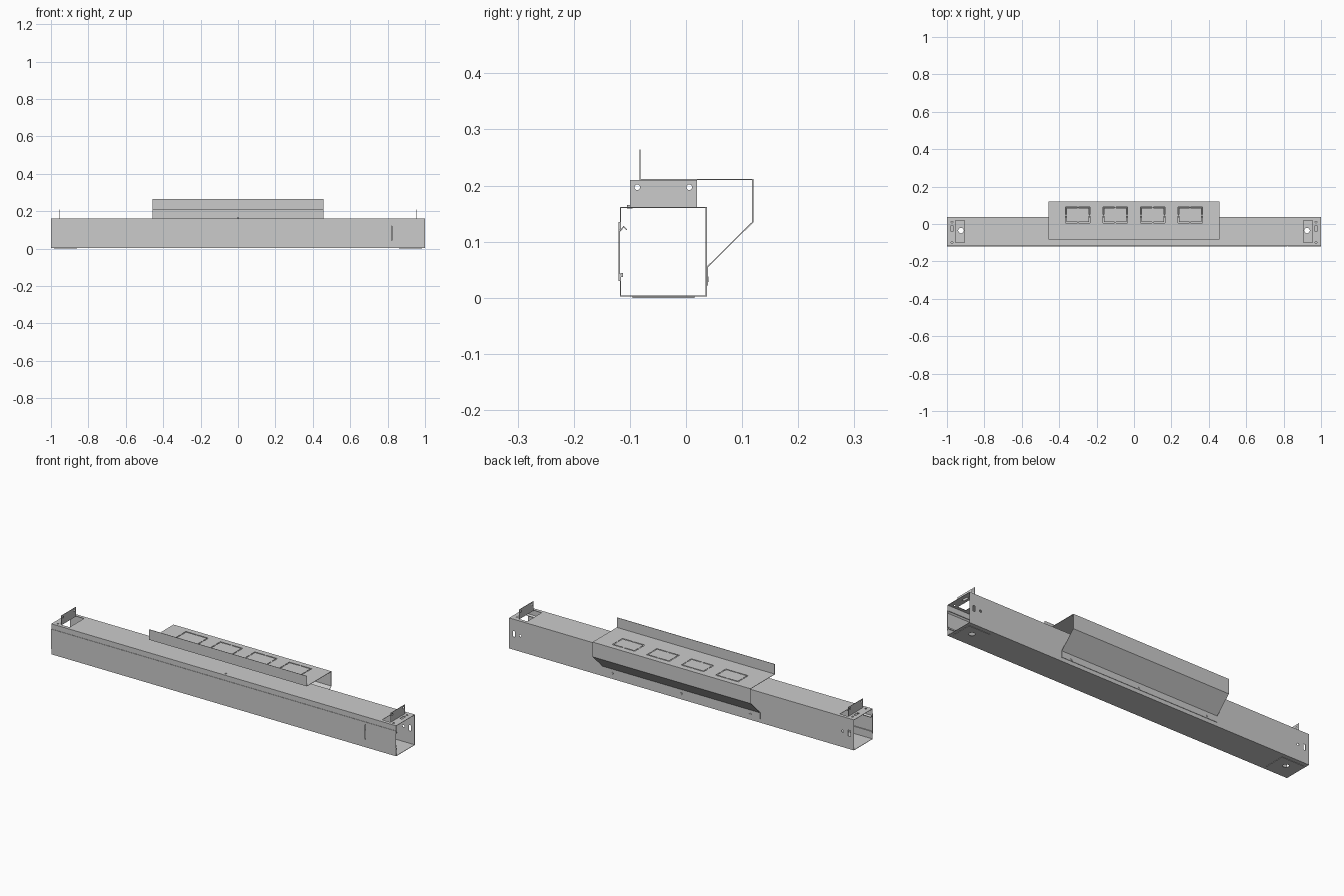
import bpy, bmesh, math
from mathutils import Matrix, Vector

if "Cube" in bpy.data.objects:
    bpy.data.objects.remove(bpy.data.objects["Cube"])

T = 0.002  # sheet thickness


def finish(name, bm):
    bmesh.ops.recalc_face_normals(bm, faces=bm.faces)
    me = bpy.data.meshes.new(name)
    bm.to_mesh(me)
    bm.free()
    ob = bpy.data.objects.new(name, me)
    bpy.context.collection.objects.link(ob)
    return ob


def add_box(bm, x0, x1, y0, y1, z0, z1):
    c = Vector(((x0 + x1) / 2, (y0 + y1) / 2, (z0 + z1) / 2))
    m = Matrix.Translation(c) @ Matrix.Diagonal((x1 - x0, y1 - y0, z1 - z0, 1))
    bmesh.ops.create_cube(bm, size=1, matrix=m)


def add_cyl(bm, center, r, depth, axis, seg=20):
    rot = {'X': Matrix.Rotation(math.pi / 2, 4, 'Y'),
           'Y': Matrix.Rotation(math.pi / 2, 4, 'X'),
           'Z': Matrix.Identity(4)}[axis]
    bmesh.ops.create_cone(bm, cap_ends=True, segments=seg, radius1=r, radius2=r,
                          depth=depth, matrix=Matrix.Translation(center) @ rot)


def apply_mods(ob):
    dg = bpy.context.evaluated_depsgraph_get()
    me = bpy.data.meshes.new_from_object(ob.evaluated_get(dg))
    ob.modifiers.clear()
    ob.data = me


def sheet(name, profile, x0, x1):
    """Bent sheet: a y-z profile swept along x, given thickness."""
    bm = bmesh.new()
    rows = [[bm.verts.new((x, y, z)) for y, z in profile] for x in (x0, x1)]
    for i in range(len(profile) - 1):
        bm.faces.new((rows[0][i], rows[0][i + 1], rows[1][i + 1], rows[1][i]))
    ob = finish(name, bm)
    s = ob.modifiers.new("thickness", 'SOLIDIFY')
    s.thickness, s.offset, s.use_even_offset = T, 0, True
    apply_mods(ob)
    return ob


def cut(ob, bm):
    cutter = finish("cutter", bm)
    cutter.hide_render = True
    m = ob.modifiers.new("cut", 'BOOLEAN')
    m.operation, m.solver, m.object, m.use_self = 'DIFFERENCE', 'EXACT', cutter, True
    apply_mods(ob)
    bpy.data.objects.remove(cutter)


# Main channel with an open front
channel = sheet("channel", [(-0.117, 0.122), (-0.117, 0.161), (0.036, 0.161),
                            (0.036, 0.003), (-0.117, 0.003), (-0.117, 0.042)], -1, 1)
c = bmesh.new()
for s in (-1, 1):
    xs = lambda a, b: sorted((s * a, s * b))
    add_box(c, *xs(0.907, 0.954), -0.1, 0.02, 0.15, 0.17)      # opening left by the tab
    add_cyl(c, (s * 0.925, -0.035, 0), 0.015, 0.02, 'Z')       # floor hole
    add_box(c, *xs(0.967, 0.979), -0.04, -0.008, 0.15, 0.17)   # top slot
    add_box(c, *xs(0.967, 0.979), 0.03, 0.042, 0.07, 0.1)      # back slot
    add_cyl(c, (s * 0.935, 0.036, 0.085), 0.006, 0.02, 'Y')    # back hole
    add_cyl(c, (s * 0.973, -0.1, 0.161), 0.005, 0.02, 'Z', 12)
    add_cyl(c, (s * 0.973, 0.01, 0.161), 0.005, 0.02, 'Z', 12)
cut(channel, c)

# Bent-up end tabs and plates under the floor ends
for s, side in ((-1, "left"), (1, "right")):
    b = bmesh.new()
    add_box(b, s * 0.955 - T / 2, s * 0.955 + T / 2, -0.1, 0.02, 0.16, 0.21)
    tab = finish(side + "_hanging_tab", b)
    c = bmesh.new()
    for y in (-0.087, 0.006):
        add_cyl(c, (s * 0.955, y, 0.197), 0.005, 0.02, 'X')
    cut(tab, c)
    b = bmesh.new()
    x0, x1 = sorted((s * 0.86, s * 0.985))
    add_box(b, x0, x1, -0.095, 0.015, 0, 0.002)
    plate = finish(side + "_floor_plate", b)
    c = bmesh.new()
    add_cyl(c, (s * 0.925, -0.035, 0), 0.015, 0.02, 'Z')
    cut(plate, c)

# Front cover in two lengths, with the clips behind it
for name, x0, x1 in (("front_cover", -1, 0.82), ("front_end_cover", 0.823, 1)):
    sheet(name, [(-0.119, 0.03), (-0.119, 0.135)], x0, x1)
    sheet(name + "_hook", [(-0.117, 0.119), (-0.111, 0.127), (-0.105, 0.121)], x0, x1)
    b = bmesh.new()
    add_box(b, x0, x1, -0.117, -0.112, 0.037, 0.044)
    finish(name + "_lower_clip", b)

# Folded hood over the back
hood = sheet("hood", [(-0.082, 0.264), (-0.082, 0.211), (0.119, 0.211), (0.119, 0.135),
                      (0.038, 0.055), (0.038, 0.022)], -0.458, 0.458)
c = bmesh.new()
g = 0.005
for cx in (-0.3, -0.1, 0.1, 0.3):
    x0, x1, y0, y1 = cx - 0.063, cx + 0.063, 0.005, 0.09
    for s in (-1, 1):
        xe = cx + s * 0.063
        # C-shaped slot on each half, leaving small bridges
        for a, e in ((y0, 0.043), (0.052, y1)):
            add_box(c, xe - g / 2, xe + g / 2, a, e, 0.2, 0.22)
        xa, xb = sorted((cx + s * 0.003, xe - s * g / 2))
        for y in (y0, y1 - g):
            add_box(c, xa, xb, y, y + g, 0.2, 0.22)
for x in (-0.4, 0, 0.4):
    add_cyl(c, (x, 0.038, 0.033), 0.006, 0.003, 'Y', 16)
cut(hood, c)

# Screws along the hood's lower flange and on the channel top
b = bmesh.new()
for x in (-0.4, 0, 0.4):
    add_cyl(b, (x, 0.038, 0.033), 0.005, 0.004, 'Y', 16)
finish("hood_screws", b)
b = bmesh.new()
add_cyl(b, (0, -0.1, 0.162), 0.005, 0.006, 'Z', 12)
finish("top_screw", b)
